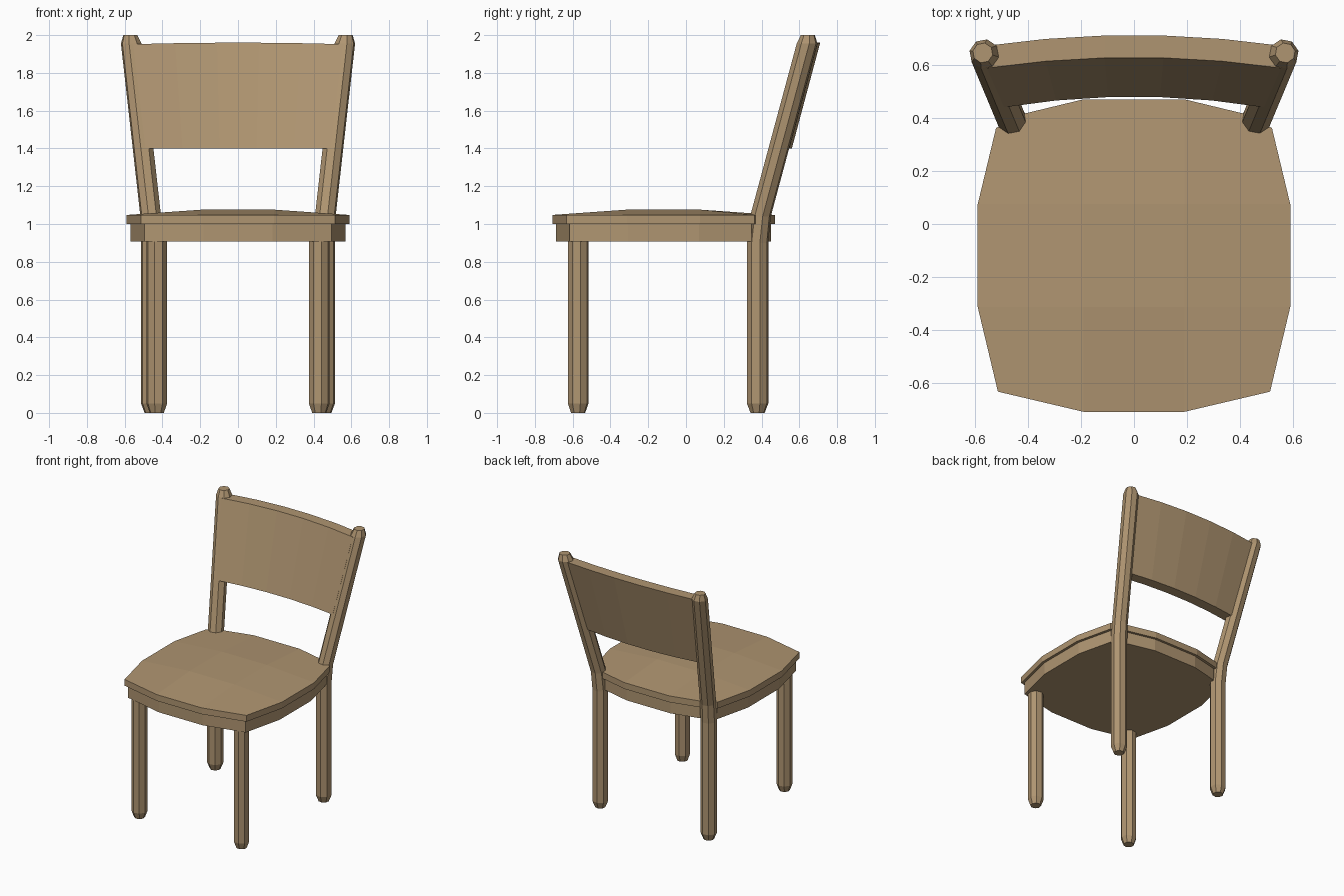
import bpy, bmesh, math

if "Cube" in bpy.data.objects:
    bpy.data.objects.remove(bpy.data.objects["Cube"])

wood = bpy.data.materials.new("tan wood")
wood.diffuse_color = (0.43, 0.30, 0.165, 1)
wood.use_nodes = True
wood.node_tree.nodes["Principled BSDF"].inputs["Base Color"].default_value = wood.diffuse_color


def make(name, verts, faces):
    me = bpy.data.meshes.new(name)
    me.from_pydata(verts, [], faces)
    bm = bmesh.new()
    bm.from_mesh(me)
    bmesh.ops.recalc_face_normals(bm, faces=bm.faces)
    bm.to_mesh(me)
    bm.free()
    me.materials.append(wood)
    ob = bpy.data.objects.new(name, me)
    bpy.context.collection.objects.link(ob)
    return ob


def loft(rings, cap_end=True):
    """Verts and faces for a stack of equal loops."""
    n = len(rings[0])
    verts = [p for r in rings for p in r]
    faces = [(k * n + i, k * n + (i + 1) % n, (k + 1) * n + (i + 1) % n, (k + 1) * n + i)
             for k in range(len(rings) - 1) for i in range(n)]
    faces.append(tuple(range(n)))
    if cap_end:
        faces.append(tuple(range(len(verts) - n, len(verts))))
    return verts, faces


def post(name, path, side):
    """Octagonal post through (x, y, z, radius) stations, on one side."""
    rings = []
    for x, y, z, r in path:
        ring = []
        for i in range(8):
            a = math.radians(45 * i + 12)
            ring.append((side * (x + r * math.cos(a)), y + r * math.sin(a), z))
        rings.append(ring)
    make(name, *loft(rings))


# Seat outline, with the back corners cut off to let in the posts
half = [(.19, -.708), (.513, -.632), (.589, -.313), (.589, .075),
        (.52, .362), (.41, .417), (.19, .47)]
outline = half + [(-x, y) for x, y in reversed(half)]

# Seat slab with a shallow faceted dome on top
verts, faces = loft([[(x, y, z) for x, y in outline] for z in (1.0, 1.048)], False)
base = len(outline)
c = len(verts)
verts += [(.19, -.313, 1.076), (.19, .075, 1.076), (-.19, .075, 1.076), (-.19, -.313, 1.076)]
rim = [((13, 0), (0, 3)), ((0, 1, 2), (0,)), ((2, 3), (1, 0)), ((3, 4, 5, 6), (1,)),
       ((6, 7), (2, 1)), ((7, 8, 9, 10), (2,)), ((10, 11), (3, 2)), ((11, 12, 13), (3,)),
       ((), (0, 1, 2, 3))]
faces += [tuple(base + i for i in o) + tuple(c + i for i in n) for o, n in rim]
make("seat", verts, faces)

# Slightly inset apron under the seat
cy = -.119
apron = [(x * .966, cy + (y - cy) * .968) for x, y in outline]
make("seat_apron", *loft([[(x, y, z) for x, y in apron] for z in (.907, 1.001)]))

# Legs and back posts
for side, label in ((-1, "left"), (1, "right")):
    post("front_leg_" + label, [(.43, -.571, 0, .038), (.43, -.571, .05, .056),
                                (.43, -.571, .95, .056)], side)
    post("back_post_" + label, [(.457, .379, 0, .038), (.457, .379, .05, .058),
                                (.457, .379, .9, .058), (.462, .394, 1.04, .056),
                                (.565, .641, 1.955, .056), (.57, .645, 2.0, .038)], side)

# Curved, leaning backrest panel: one four-point section per column
sections = []
for i in range(6):
    t = (i - 2.5) / 2.5
    sag = .04 * t * t
    rise = .008 * (1 - t * t)
    xb, xt = .49 * t, .555 * t
    sections.append([(xb, .48 - sag, 1.40), (xb, .562 - sag, 1.40),
                     (xt, .712 - sag, 1.952 + rise), (xt, .628 - sag, 1.952 + rise)])
make("backrest", *loft(sections))
